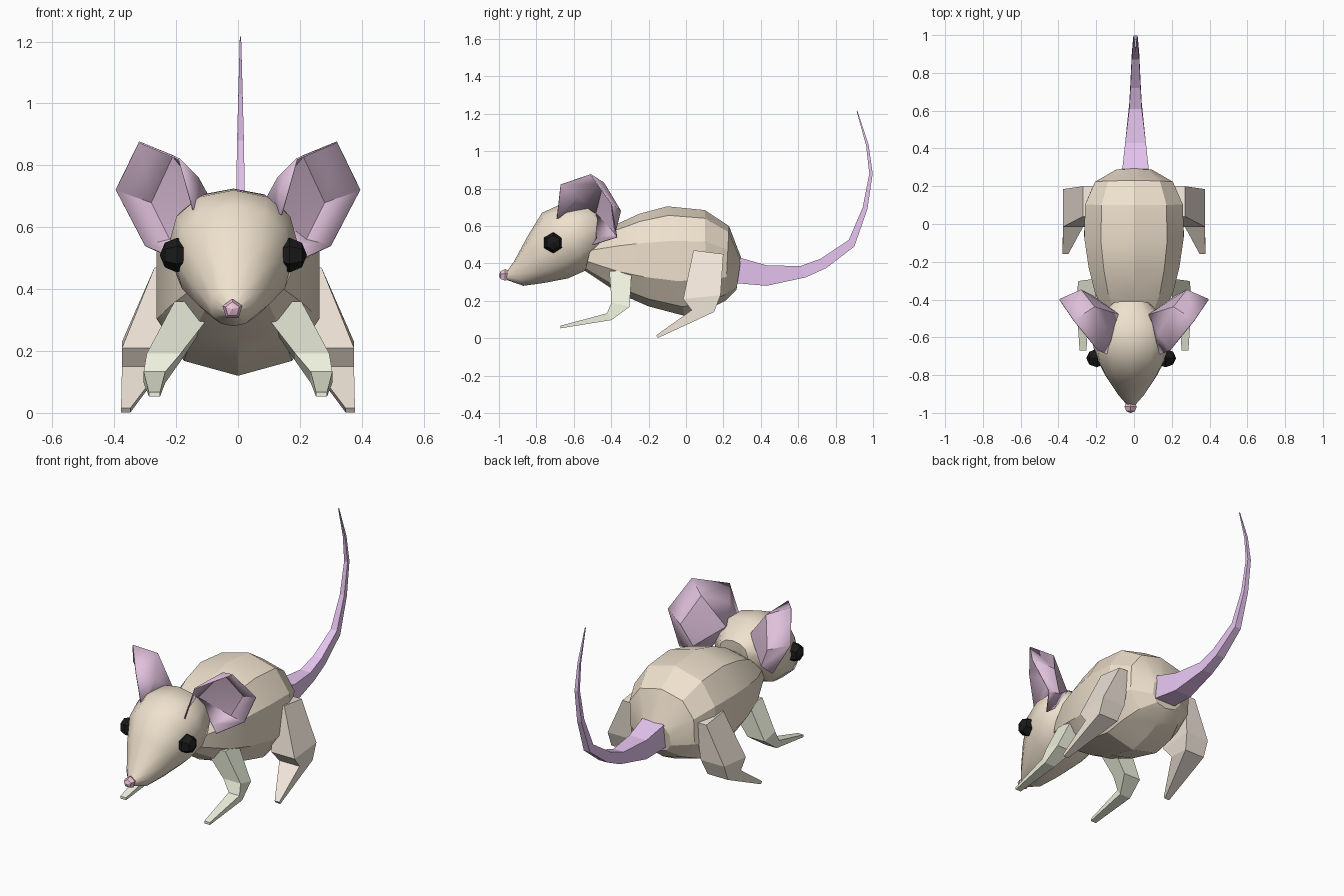
import bpy, bmesh, math
from mathutils import Vector, Matrix

if "Cube" in bpy.data.objects:
    bpy.data.objects.remove(bpy.data.objects["Cube"])


def material(name, rgb):
    m = bpy.data.materials.new(name)
    m.diffuse_color = (*rgb, 1)
    m.use_nodes = True
    m.node_tree.nodes["Principled BSDF"].inputs["Base Color"].default_value = m.diffuse_color
    return m


FUR = material("fur", (0.86, 0.75, 0.61))
HIND = material("hind_fur", (0.87, 0.78, 0.69))
FORE = material("fore_fur", (0.86, 0.89, 0.73))
EAR = material("ear_pink", (0.74, 0.53, 0.71))
TAIL = material("tail_pink", (0.80, 0.56, 0.88))
NOSE = material("nose_pink", (0.85, 0.55, 0.68))
BLACK = material("eye_black", (0.01, 0.01, 0.01))


def finish(name, bm, mat, smooth=0, mirror=False, recalc=True):
    if recalc:
        bmesh.ops.recalc_face_normals(bm, faces=bm.faces[:])
    me = bpy.data.meshes.new(name)
    bm.to_mesh(me)
    bm.free()
    if smooth:
        me.shade_smooth()
        me.set_sharp_from_angle(angle=math.radians(smooth))
    me.materials.append(mat)
    ob = bpy.data.objects.new(name, me)
    bpy.context.collection.objects.link(ob)
    if mirror:
        ob.modifiers.new("mirror", 'MIRROR')
    return ob


def loft(rings):
    """Skin a list of equal-length point rings and cap both ends."""
    bm = bmesh.new()
    vs = [[bm.verts.new(p) for p in r] for r in rings]
    n = len(vs[0])
    for a, b in zip(vs, vs[1:]):
        for i in range(n):
            j = (i + 1) % n
            bm.faces.new((a[i], a[j], b[j], b[i]))
    bm.faces.new(vs[0])
    bm.faces.new(vs[-1])
    return bm


def oval(top, bottom, w, n, x=0, power=1.0):
    """Tilted oval ring given by its side-view top and bottom points."""
    t, b = Vector((x, *top)), Vector((x, *bottom))
    c, h = (t + b) / 2, (t - b) / 2
    pts = []
    for i in range(n):
        a = math.tau * i / n
        s, k = math.sin(a), math.cos(a)
        s = math.copysign(abs(s) ** power, s)
        k = math.copysign(abs(k) ** power, k)
        pts.append(c + h * k + Vector((w * s, 0, 0)))
    return pts


def box_ring(c, hx, v):
    """Four-sided limb section: half width in x and a half vector in y/z."""
    c, v, x = Vector(c), Vector((0, *v)), Vector((hx, 0, 0))
    return [c - x + v, c + x + v, c + x - v, c - x - v]


# Body
body = [((-0.50, 0.52), (-0.54, 0.36), 0.14),
        ((-0.37, 0.61), (-0.36, 0.24), 0.215),
        ((-0.25, 0.665), (-0.20, 0.17), 0.25),
        ((-0.10, 0.705), (-0.01, 0.12), 0.275),
        ((0.10, 0.685), (0.11, 0.15), 0.27),
        ((0.23, 0.60), (0.21, 0.20), 0.215),
        ((0.295, 0.43), (0.27, 0.26), 0.10)]
finish("body", loft([oval(*r, 10, 0, 0.85) for r in body]), FUR, 20)

# Head
HX = -0.015
head = [((-0.965, 0.345), (-0.955, 0.31), 0.02),
        ((-0.92, 0.41), (-0.87, 0.28), 0.075),
        ((-0.85, 0.54), (-0.76, 0.295), 0.135),
        ((-0.77, 0.67), (-0.63, 0.32), 0.19),
        ((-0.66, 0.72), (-0.54, 0.36), 0.21),
        ((-0.53, 0.725), (-0.48, 0.42), 0.19),
        ((-0.41, 0.64), (-0.42, 0.50), 0.09)]
finish("head", loft([oval(*r, 12, HX, 0.92) for r in head]), FUR, 40)

# Nose
bm = bmesh.new()
bmesh.ops.create_uvsphere(bm, u_segments=5, v_segments=4, radius=0.034,
                          matrix=Matrix.Translation((-0.018, -0.967, 0.335))
                          @ Matrix.Rotation(math.pi / 2, 4, 'X'))
finish("nose", bm, NOSE)

# Eyes
for side, s in (("left", -1), ("right", 1)):
    bm = bmesh.new()
    bmesh.ops.create_uvsphere(bm, u_segments=6, v_segments=4, radius=0.056,
                              matrix=Matrix.Translation((HX + s * 0.182, -0.71, 0.51))
                              @ Matrix.Rotation(math.pi / 2, 4, 'Y')
                              @ Matrix.Rotation(math.pi / 2, 4, 'Z'))
    finish(side + "_eye", bm, BLACK)

# Ears: open cup made of a rim, a mid row and a root point inside the head
rim = [(0.14, -0.69, 0.64), (0.19, -0.67, 0.82), (0.32, -0.51, 0.875),
       (0.395, -0.40, 0.72), (0.30, -0.37, 0.54), (0.21, -0.50, 0.50)]
mid = [(0.12, -0.65, 0.65), (0.13, -0.58, 0.76), (0.21, -0.44, 0.83),
       (0.28, -0.35, 0.68), (0.22, -0.38, 0.56), (0.17, -0.48, 0.53)]
bm = bmesh.new()
rv = [bm.verts.new(p) for p in rim]
mv = [bm.verts.new(p) for p in mid]
root = bm.verts.new((0.08, -0.48, 0.67))
for i in range(5):
    bm.faces.new((rv[i], rv[i + 1], mv[i + 1], mv[i]))
    bm.faces.new((mv[i], mv[i + 1], root))
ears = finish("ears", bm, EAR, 35, mirror=True)
shell = ears.modifiers.new("thickness", 'SOLIDIFY')
shell.thickness = 0.006
shell.offset = 0

# Front legs
front = [((0.13, -0.35, 0.36), 0.075, (-0.06, 0.0)),
         ((0.24, -0.35, 0.18), 0.055, (-0.048, 0.012)),
         ((0.27, -0.41, 0.115), 0.035, (-0.012, 0.018)),
         ((0.27, -0.67, 0.06), 0.018, (0.0, 0.007))]
finish("front_legs", loft([box_ring(*r) for r in front]), FORE, mirror=True)

# Hind legs
hind = [((0.235, 0.12, 0.46), 0.035, (-0.08, 0.01)),
        ((0.30, 0.085, 0.22), 0.075, (-0.10, -0.01)),
        ((0.31, 0.09, 0.145), 0.065, (-0.06, 0.005)),
        ((0.363, -0.155, 0.008), 0.015, (-0.005, 0.007))]
finish("hind_legs", loft([box_ring(*r) for r in hind]), HIND, mirror=True)

# Tail: top and bottom side-view points with half width
tail = [((0.29, 0.43), (0.26, 0.295), 0.07),
        ((0.43, 0.39), (0.43, 0.28), 0.055),
        ((0.61, 0.385), (0.64, 0.325), 0.033),
        ((0.72, 0.425), (0.75, 0.375), 0.027),
        ((0.87, 0.525), (0.90, 0.49), 0.020),
        ((0.945, 0.70), (0.97, 0.69), 0.014),
        ((0.98, 0.88), (0.998, 0.88), 0.011),
        ((0.963, 1.03), (0.976, 1.035), 0.007),
        ((0.912, 1.215), (0.916, 1.217), 0.002)]
rings = []
for t, b, w in tail:
    c = (0.008, (t[0] + b[0]) / 2, (t[1] + b[1]) / 2)
    rings.append(box_ring(c, w, ((t[0] - b[0]) / 2, (t[1] - b[1]) / 2)))
finish("tail", loft(rings), TAIL)
